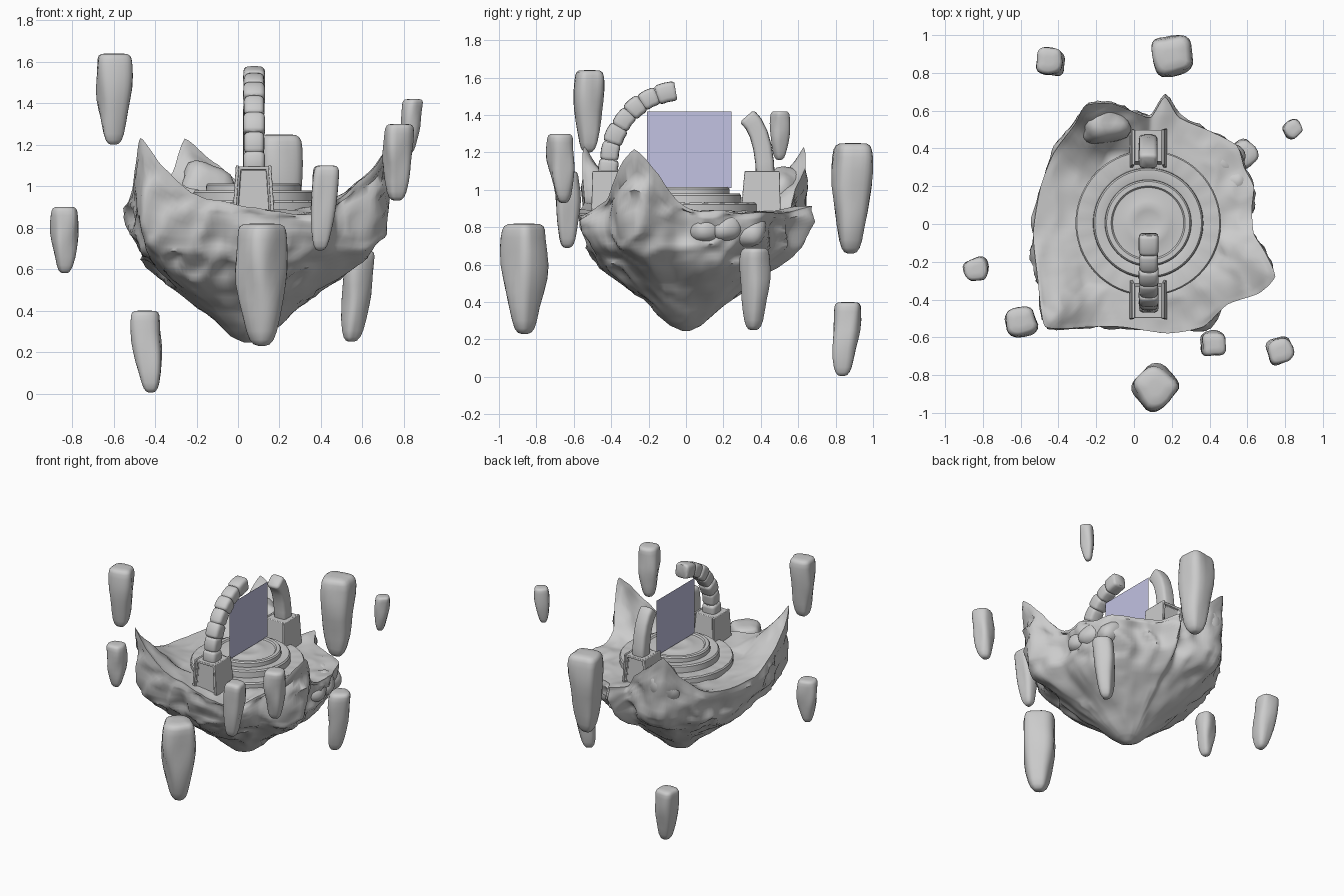
import bpy, bmesh, math, random
from mathutils import Vector, noise

if "Cube" in bpy.data.objects:
    bpy.data.objects.remove(bpy.data.objects["Cube"])

random.seed(4)
TAU = math.tau


def material(name, rgb):
    m = bpy.data.materials.new(name)
    m.diffuse_color = (*rgb, 1)
    m.use_nodes = True
    m.node_tree.nodes["Principled BSDF"].inputs["Base Color"].default_value = m.diffuse_color
    return m


STONE = material("grey stone", (0.6, 0.6, 0.6))
LILAC = material("pale lilac", (0.54, 0.54, 0.76))


def finish(bm, name, mat=STONE, angle=35):
    bmesh.ops.recalc_face_normals(bm, faces=bm.faces)
    me = bpy.data.meshes.new(name)
    bm.to_mesh(me)
    bm.free()
    ob = bpy.data.objects.new(name, me)
    bpy.context.collection.objects.link(ob)
    me.materials.append(mat)
    bpy.ops.object.select_all(action='DESELECT')
    ob.select_set(True)
    bpy.context.view_layer.objects.active = ob
    bpy.ops.object.shade_smooth_by_angle(angle=math.radians(angle))
    return ob


def loft(rings, name, angle=35):
    """Skin closed rings of equal length and cap both ends."""
    bm = bmesh.new()
    vs = [[bm.verts.new(p) for p in r] for r in rings]
    n = len(vs[0])
    for a, b in zip(vs, vs[1:]):
        for i in range(n):
            bm.faces.new((a[i], a[(i + 1) % n], b[(i + 1) % n], b[i]))
    bm.faces.new(vs[0])
    bm.faces.new(vs[-1])
    return finish(bm, name, angle=angle)


def rounded_square(n, power=0.55):
    pts = []
    for i in range(n):
        c, s = math.cos(TAU * i / n), math.sin(TAU * i / n)
        pts.append((math.copysign(abs(c) ** power, c), math.copysign(abs(s) ** power, s)))
    return pts


# Floating island: rim points (x, y, height), counterclockwise from the left
RIM = [(-.54, -.05, .9), (-.515, -.3, .98), (-.5, -.45, 1.1), (-.475, -.55, 1.23),
       (-.37, -.56, 1.1), (-.23, -.55, .97), (-.07, -.55, .92), (.18, -.585, .88),
       (.37, -.55, .86), (.5, -.43, .95), (.67, -.37, 1.1), (.755, -.28, 1.22),
       (.7, -.15, 1.08), (.64, -.05, .94), (.63, .08, .88), (.64, .2, .89),
       (.59, .3, .87), (.55, .42, .88), (.4, .5, .87), (.24, .57, .88),
       (.165, .68, .92), (.09, .57, .9), (.02, .59, 1.0), (-.12, .645, 1.12),
       (-.26, .635, 1.23), (-.32, .53, 1.07), (-.43, .38, .92), (-.5, .2, .9)]
rim = []
for i, b in enumerate(RIM):
    # Slightly rounded interpolation between neighbouring rim points
    c, d = Vector(b), Vector(RIM[(i + 1) % len(RIM)])
    a, e = Vector(RIM[i - 1]), Vector(RIM[(i + 2) % len(RIM)])
    for k in range(6):
        t = k / 6
        curve = (2 * c + (d - a) * t + (2 * a - 5 * c + 4 * d - e) * t * t
                 + (3 * c - a - 3 * d + e) * t ** 3) / 2
        rim.append(c.lerp(d, t).lerp(curve, .6))
AXIS = Vector((.05, 0, 0))


def under_ring(scale, z, roundness, rise=0):
    """Outline scaled and rounded at height z, optionally rising to the rim."""
    ring = []
    for p in rim:
        d = Vector((p.x, p.y, 0)) - AXIS
        r = (d.length * (1 - roundness) + .6 * roundness) * scale
        q = AXIS + d.normalized() * r
        q.z = z + (p.z - z) * rise
        ring.append(q)
    return ring


def top_ring(scale):
    ring = []
    blend = max(0, (scale - .55) / .45) ** 1.15
    for p in rim:
        q = AXIS + (Vector((p.x, p.y, 0)) - AXIS) * scale
        q.z = .885 + (p.z - .885) * blend
        ring.append(q)
    return ring


keys = [under_ring(.03, .245, 1), under_ring(.14, .275, 1), under_ring(.34, .38, .9),
        under_ring(.58, .5, .7), under_ring(.79, .61, .5), under_ring(.92, .69, .25),
        under_ring(.97, .77, .08), under_ring(.985, .78, .03, .5), under_ring(.99, .8, 0, 1)]
keys += [top_ring(s) for s in (.95, .88, .8, .7, .58, .45, .3, .05)]
rings = []
for a, b in zip(keys, keys[1:]):
    rings += [[p.lerp(q, k / 4) for p, q in zip(a, b)] for k in range(4)]
rings.append(keys[-1])
for j, ring in enumerate(rings):
    for p in ring:
        d = p - AXIS
        d.z = 0
        reach = min(1, d.length / .45)
        lump = .035 * noise.noise(p * 4.5) + .07 * (.26 - abs(noise.noise(p * 7)))
        if j < 31:
            p += d.normalized() * lump * reach
            p.z += .02 * noise.noise(p * 7) * reach
        else:
            p.z += .3 * lump * reach
loft(rings, "island", 60)


# Blunt floating stones, narrower towards the bottom
def floating_stone(name, x, y, z0, z1, wx, wy, lean=(0, 0), turn=0.0):
    levels = [(0, .15), (.012, .32), (.05, .48), (.12, .61), (.25, .75), (.38, .86), (.5, .94),
              (.62, .99), (.75, 1), (.87, .98), (.94, .94), (.975, .86), (.995, .7), (1, .3)]
    out = []
    seed = Vector((random.random() * 9, random.random() * 9, 0))
    for t, s in levels:
        ring = []
        for u, v in rounded_square(24, .68):
            k = s * (1 + .22 * noise.noise(Vector((u, v, t * 2.2)) + seed))
            px, py = u * wx / 2 * k, v * wy / 2 * k
            c, n = math.cos(turn), math.sin(turn)
            ring.append(Vector((x + c * px - n * py + lean[0] * (1 - t),
                                y + n * px + c * py + lean[1] * (1 - t),
                                z0 + (z1 - z0) * t)))
        out.append(ring)
    loft(out, name, 60)


STONES = [("front", .115, -.865, .23, .82, .215, .225, (0, 0), .75),
          ("left_front_high", -.6, -.515, 1.2, 1.64, .16, .15, (0, -.01), .2),
          ("left", -.835, -.24, .58, .9, .125, .12, (0, 0), .2),
          ("back_left_low", -.45, .865, .005, .4, .145, .145, (.03, -.03), -.1),
          ("back", .2, .895, .66, 1.25, .22, .205, (0, -.015), 0),
          ("right_back_high", .845, .5, 1.16, 1.42, .095, .095, (-.02, 0), .5),
          ("right_front_high", .775, -.675, .93, 1.3, .14, .135, (-.01, .02), .3),
          ("front_right", .425, -.635, .69, 1.1, .13, .135, (-.03, 0), .1),
          ("right_back_low", .585, .37, .25, .69, .145, .14, (-.04, -.01), .6)]
for s in STONES:
    floating_stone("floating_stone_" + s[0], *s[1:])

# Round stepped platform with fine radial joints in the lowest step
CX, CY, SEG = .075, .005, 96
profile = [(.385, .84), (.385, .922), (.378, .932), (.305, .932), (.292, .928), (.29, .97),
           (.282, .98), (.236, .98), (.229, .977), (.228, 1.005), (.22, 1.014), (.196, 1.014),
           (.188, 1.004), (.125, 1.004), (.115, 1.008), (.07, 1.008), (.06, 1.004), (.01, 1.004)]
steps = []
for r, z in profile:
    joint = .3 < r < .384
    steps.append([Vector((CX + r * math.cos(TAU * i / SEG), CY + r * math.sin(TAU * i / SEG),
                          z - (.003 if joint and i % 4 == 0 else 0))) for i in range(SEG)])
loft(steps, "stepped_platform", 30)


# Arch pedestals: tapered block with a recessed outer panel and two side rails
def frustum(bm, x0, x1, y0, y1, z0, z1, shift):
    """Box whose four top corners are moved by shift(x, y)."""
    lo = [bm.verts.new((x, y, z0)) for x, y in ((x0, y0), (x1, y0), (x1, y1), (x0, y1))]
    hi = [bm.verts.new((*shift(v.co.x, v.co.y), z1)) for v in lo]
    faces = [bm.faces.new(lo[::-1]), bm.faces.new(hi)]
    for i in range(4):
        k = (i + 1) % 4
        faces.append(bm.faces.new((lo[i], lo[k], hi[k], hi[i])))
    return faces


def pedestal(name, side):
    def taper(x, y):
        return CX + (x - CX) * .82, y + (side * .025 if abs(y) < .4 else -side * .006)
    bm = bmesh.new()
    outer, inner = side * .503, side * .305
    faces = frustum(bm, CX - .095, CX + .095, min(outer, inner), max(outer, inner),
                    .82, 1.096, taper)
    panel = max(faces, key=lambda f: f.calc_center_median().y * side)
    bmesh.ops.recalc_face_normals(bm, faces=bm.faces)
    bmesh.ops.inset_individual(bm, faces=[panel], thickness=.022)
    bmesh.ops.inset_individual(bm, faces=[panel], thickness=.004, depth=-.018)
    a, b = side * .507, side * .288
    for x in (CX - .104, CX + .086):
        frustum(bm, x, x + .018, min(a, b), max(a, b), .82, 1.1, taper)
    ob = finish(bm, name, angle=25)
    bev = ob.modifiers.new("soft edges", 'BEVEL')
    bev.width, bev.segments, bev.limit_method = .004, 2, 'ANGLE'


pedestal("front_pedestal", -1)
pedestal("back_pedestal", 1)


# Broken arch: sections swept along a path in the side plane
def arch_section(name, path, half, ends):
    out = []
    n = len(path)
    for i, p in enumerate(path):
        t = (path[min(i + 1, n - 1)] - path[max(i - 1, 0)]).normalized()
        side = Vector((0, -t.z, t.y))
        scales = [(0, 1)]
        if i == 0:
            scales = [(0, ends), (.008, .95), (.018, 1)]
        elif i == n - 1:
            scales = [(-.018, 1), (-.008, .95), (0, ends)]
        for off, s in scales:
            out.append([p + t * off + Vector((u * half * s, 0, 0)) + side * v * half * s
                        for u, v in rounded_square(20, .5)])
    loft(out, name, 50)


front_path = [(-.415, 1.07), (-.41, 1.16), (-.395, 1.25), (-.355, 1.335), (-.3, 1.41),
              (-.235, 1.465), (-.155, 1.505), (-.055, 1.53)]
pts = [Vector((CX + .003, y, z)) for y, z in front_path]
for i, (a, b) in enumerate(zip(pts, pts[1:])):
    mid = (a + b) / 2 + Vector((0, -.004, .003))
    arch_section(f"front_arch_stone_{i + 1}", [a, mid, b], .053 - .004 * (i % 2), .83)
back_path = [(.425, 1.07), (.42, 1.15), (.408, 1.23), (.388, 1.3), (.36, 1.355), (.325, 1.395)]
arch_section("back_arch_stump", [Vector((CX, y, z)) for y, z in back_path], .05, .72)

# Thin upright portal pane
bm = bmesh.new()
bm.faces.new([bm.verts.new((CX, y, z)) for y, z in
              ((-.208, 1.01), (.243, 1.01), (.243, 1.42), (-.208, 1.42))])
finish(bm, "portal_pane", LILAC)

# Boulders sunk into the right rim, and a large one behind the back spike
for i, (x, y, z, r, sx, sz) in enumerate([(.55, .1, .8, .085, 1, 1), (.54, .22, .8, .09, 1, 1),
                                          (.49, .33, .78, .095, 1, 1),
                                          (-.17, .535, .97, .11, 1.3, 1.35)]):
    bm = bmesh.new()
    bmesh.ops.create_icosphere(bm, subdivisions=3, radius=r)
    for v in bm.verts:
        v.co *= 1 + .3 * noise.noise(v.co * 10 + Vector((i * 3, 0, 0)))
        v.co = Vector((x + v.co.x * sx, y + v.co.y, z + v.co.z * sz))
    finish(bm, f"rim_boulder_{i + 1}", angle=60)
